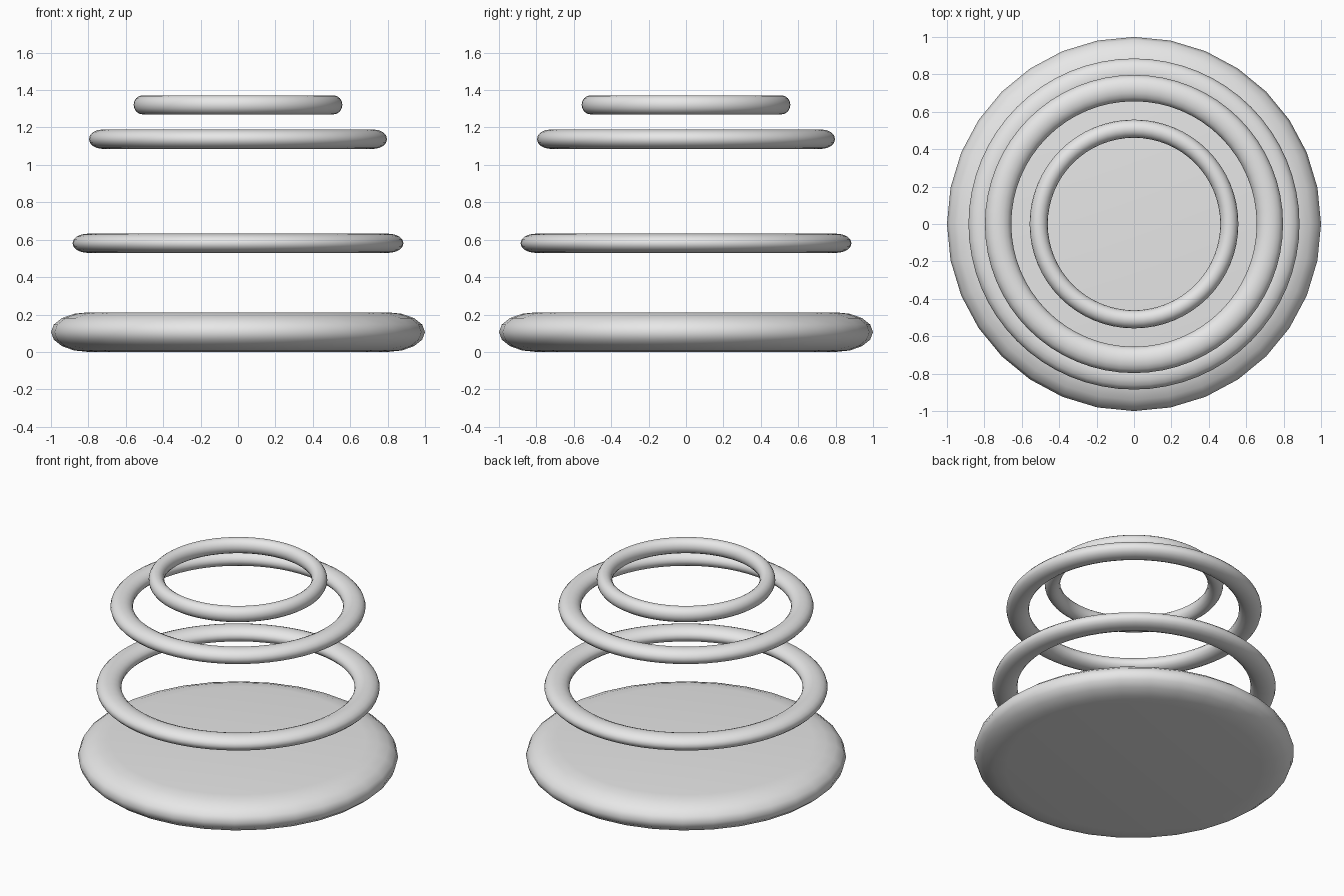
import bpy, bmesh, math

if "Cube" in bpy.data.objects:
    bpy.data.objects.remove(bpy.data.objects["Cube"])

grey = bpy.data.materials.new("light_grey")
grey.diffuse_color = (0.8, 0.8, 0.8, 1)
grey.use_nodes = True
grey.node_tree.nodes["Principled BSDF"].inputs["Base Color"].default_value = grey.diffuse_color


def lathe(name, profile, sides, closed):
    """Spin an (r, z) profile around the z axis; cap open ends with flat faces."""
    bm = bmesh.new()
    rings = []
    for r, z in profile:
        rings.append([bm.verts.new((r * math.sin(2 * math.pi * i / sides),
                                    r * math.cos(2 * math.pi * i / sides), z))
                      for i in range(sides)])
    n = len(rings)
    for j in range(n if closed else n - 1):
        a, b = rings[j], rings[(j + 1) % n]
        for i in range(sides):
            k = (i + 1) % sides
            bm.faces.new((a[i], a[k], b[k], b[i]))
    if not closed:
        bm.faces.new(rings[0])
        bm.faces.new(rings[-1])
    bmesh.ops.recalc_face_normals(bm, faces=bm.faces)
    for f in bm.faces:
        f.smooth = True
    mesh = bpy.data.meshes.new(name)
    bm.to_mesh(mesh)
    bm.free()
    mesh.materials.append(grey)
    obj = bpy.data.objects.new(name, mesh)
    bpy.context.collection.objects.link(obj)
    return obj


def ellipse(r, z, a, b, start, end, steps):
    """Points on an elliptical arc, angles in degrees."""
    out = []
    for i in range(steps):
        t = math.radians(start + (end - start) * i / (steps - 1))
        out.append((r + a * math.cos(t), z + b * math.sin(t)))
    return out


# Solid base disc with a rounded rim
lathe("base_disc", ellipse(0.80, 0.106, 0.20, 0.106, -90, 90, 9), 32, False)

# Floating rings: name, outer radius, inner radius, bottom, top
for name, ro, ri, z0, z1 in (
        ("lower_ring", 0.885, 0.728, 0.53, 0.632),
        ("middle_ring", 0.797, 0.656, 1.086, 1.189),
        ("top_ring", 0.558, 0.461, 1.27, 1.372)):
    section = ellipse((ro + ri) / 2, (z0 + z1) / 2, (ro - ri) / 2, (z1 - z0) / 2,
                      0, 360, 17)[:-1]
    lathe(name, section, 64, True)
